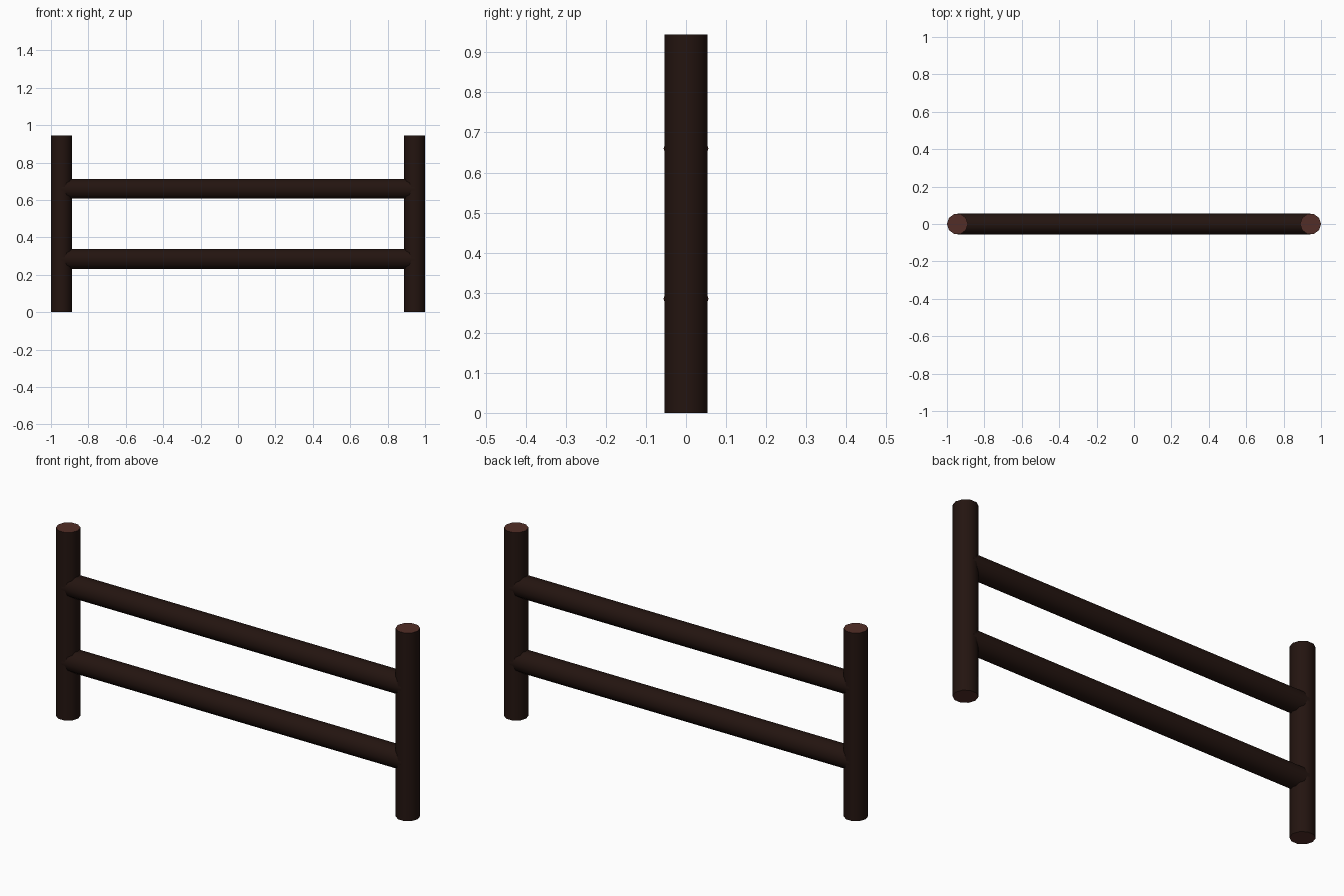
import bpy
from math import pi

if "Cube" in bpy.data.objects:
    bpy.data.objects.remove(bpy.data.objects["Cube"])

R, H, X = 0.056, 0.945, 0.944   # log radius, post height, post offset
SIDES = 10


def material(name, color):
    m = bpy.data.materials.new(name)
    m.diffuse_color = (*color, 1)
    m.use_nodes = True
    m.node_tree.nodes["Principled BSDF"].inputs["Base Color"].default_value = m.diffuse_color
    return m


bark = material("dark_bark", (0.017, 0.007, 0.005))
cut_wood = material("cut_wood", (0.085, 0.027, 0.02))


def log(name, length, location, rotation=(0, 0, 0)):
    bpy.ops.mesh.primitive_cylinder_add(
        vertices=SIDES, radius=R, depth=length, location=location, rotation=rotation)
    ob = bpy.context.object
    ob.name = name
    ob.data.materials.append(bark)
    ob.data.materials.append(cut_wood)
    # sawn ends show lighter wood
    for p in ob.data.polygons:
        if abs(p.normal.z) > 0.9:
            p.material_index = 1
    bpy.ops.object.shade_smooth_by_angle(angle=pi / 4)
    return ob


# upright posts, a corner of each pointing outward
for side, x in (("left", -X), ("right", X)):
    log(side + "_post", H, (x, 0, H / 2), (0, 0, pi / 2))

# horizontal rails ending inside the posts
for level, z in (("lower", 0.285), ("upper", 0.66)):
    log(level + "_rail", 2 * X, (0, 0, z), (0, pi / 2, 0))
